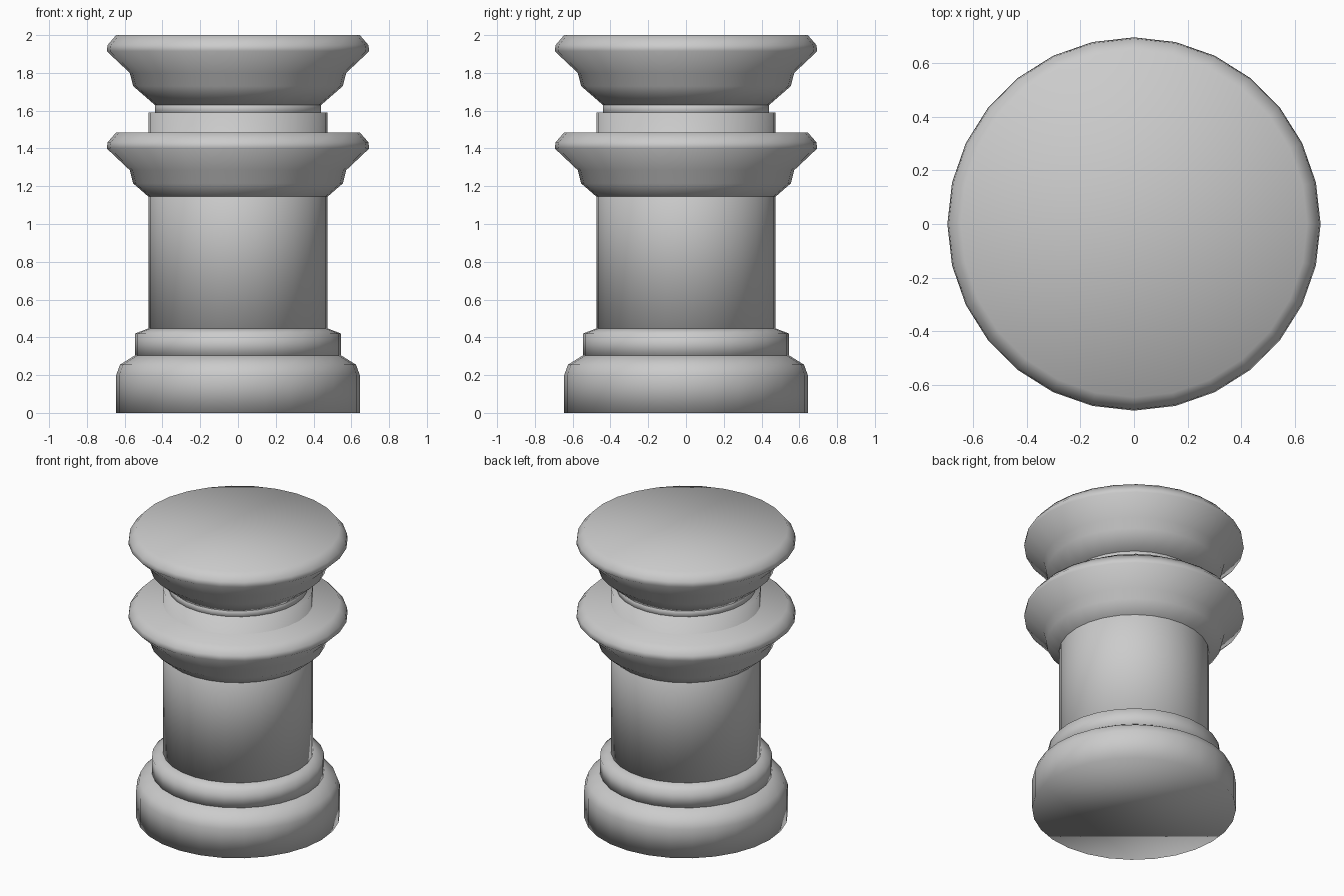
import bpy, bmesh, math

if "Cube" in bpy.data.objects:
    bpy.data.objects.remove(bpy.data.objects["Cube"])

SIDES = 28

stone = bpy.data.materials.new("light grey stone")
stone.diffuse_color = (0.6, 0.6, 0.6, 1)
stone.use_nodes = True
stone.node_tree.nodes["Principled BSDF"].inputs["Base Color"].default_value = stone.diffuse_color


def lathe(name, profile, smooth_angle=None):
    """Closed solid of revolution from (radius, height) points, bottom to top."""
    bm = bmesh.new()
    rings = [[bm.verts.new((r * math.cos(a), r * math.sin(a), z))
              for a in (2 * math.pi * i / SIDES for i in range(SIDES))]
             for r, z in profile]
    for low, high in zip(rings, rings[1:]):
        for i in range(SIDES):
            j = (i + 1) % SIDES
            bm.faces.new((low[i], low[j], high[j], high[i]))
    bm.faces.new(rings[0][::-1])
    bm.faces.new(rings[-1])
    for f in bm.faces:
        f.smooth = True
    if smooth_angle:
        for e in bm.edges:
            e.smooth = e.calc_face_angle(0) < math.radians(smooth_angle)
    mesh = bpy.data.meshes.new(name)
    bm.to_mesh(mesh)
    bm.free()
    mesh.materials.append(stone)
    obj = bpy.data.objects.new(name, mesh)
    bpy.context.collection.objects.link(obj)
    return obj


# rounded foot
lathe("base", [(0.645, 0), (0.645, 0.2), (0.625, 0.255), (0.545, 0.305), (0.50, 0.31)])

# stepped collar above the foot
lathe("base_collar", [(0.545, 0.29), (0.545, 0.42), (0.475, 0.447)], 30)

# plain shaft, running up through the lower flare
lathe("shaft", [(0.475, 0.3), (0.475, 1.59)], 30)

# two identical flared mouldings
FLARE = [(0.44, 0), (0.555, 0.10), (0.573, 0.17), (0.695, 0.285),
         (0.69, 0.318), (0.645, 0.37)]
for name, z0 in (("lower_flare", 1.115), ("top_flare", 1.63)):
    lathe(name, [(r, z + z0) for r, z in FLARE])

# narrow neck under the top flare
lathe("neck", [(0.44, 1.57), (0.44, 1.645)], 30)
